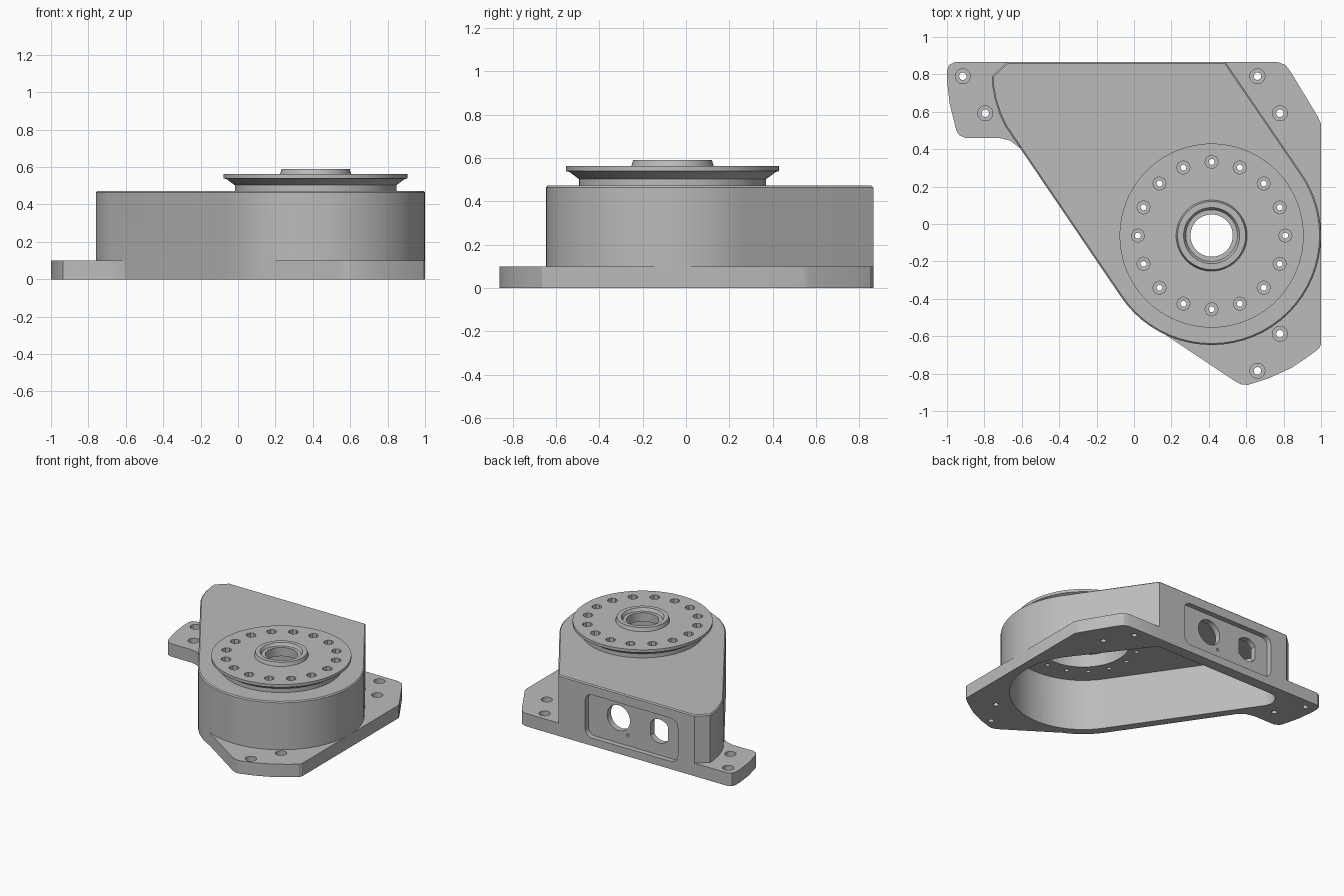
import bpy, bmesh, math
from mathutils import Matrix, Vector
from mathutils.geometry import convex_hull_2d

if "Cube" in bpy.data.objects:
    bpy.data.objects.remove(bpy.data.objects["Cube"])

CX, CY = 0.415, -0.062   # axis of the rotary flange

metal = bpy.data.materials.new("plain grey metal")
metal.use_nodes = True
GREY = (0.5, 0.5, 0.5, 1)
metal.diffuse_color = GREY
metal.node_tree.nodes["Principled BSDF"].inputs["Base Color"].default_value = GREY


def circle(x, y, r, n=64):
    return [(x + r * math.cos(math.tau * i / n), y + r * math.sin(math.tau * i / n)) for i in range(n)]


def hull(points):
    return [points[i] for i in convex_hull_2d([Vector(p) for p in points])]


def finish(name, bm):
    bmesh.ops.recalc_face_normals(bm, faces=bm.faces[:])
    mesh = bpy.data.meshes.new(name)
    bm.to_mesh(mesh)
    bm.free()
    mesh.materials.append(metal)
    obj = bpy.data.objects.new(name, mesh)
    bpy.context.collection.objects.link(obj)
    return obj


def prisms(name, outlines, z0, z1, bevel=0, sideways=False):
    """Extrude outlines from z0 to z1; sideways ones run along -y instead."""
    bm = bmesh.new()
    for outline in outlines:
        low = [bm.verts.new((x, y, z0)) for x, y in outline]
        high = [bm.verts.new((x, y, z1)) for x, y in outline]
        bm.faces.new(low[::-1])
        top = bm.faces.new(high)
        for i in range(len(low)):
            bm.faces.new((low[i - 1], low[i], high[i], high[i - 1]))
        if bevel:
            bmesh.ops.recalc_face_normals(bm, faces=bm.faces[:])
            bmesh.ops.bevel(bm, geom=top.edges[:], offset=bevel, segments=1, affect='EDGES')
    if sideways:
        bm.transform(Matrix.Rotation(math.pi / 2, 4, 'X'))
    return finish(name, bm)


def lathe(name, profile, n=64):
    bm = bmesh.new()
    rings = [[bm.verts.new((x, y, z)) for x, y in circle(CX, CY, r, n)] for r, z in profile]
    for a, b in zip(rings, rings[1:] + rings[:1]):
        for i in range(n):
            bm.faces.new((a[i - 1], a[i], b[i], b[i - 1]))
    return finish(name, bm)


def boolean(obj, tool, operation='DIFFERENCE'):
    mod = obj.modifiers.new("boolean", 'BOOLEAN')
    mod.operation, mod.solver, mod.object = operation, 'EXACT', tool
    bpy.context.view_layer.objects.active = obj
    bpy.ops.object.modifier_apply(modifier=mod.name)
    bpy.data.objects.remove(tool)


# Tapered housing: large round end, chamfered back corner
body_outline = hull(circle(CX, CY, 0.585) + [
    (0.49, 0.865), (-0.68, 0.865), (-0.76, 0.79), (-0.76, 0.75),
    (-0.745, 0.67), (-0.72, 0.59), (-0.69, 0.525)])
housing = prisms("housing", [body_outline], 0, 0.472, bevel=0.008)

# Mounting plate with ears
plate = prisms("mounting_plate", [[
    (-0.96, 0.865), (-0.99, 0.85), (-1, 0.82), (-1, 0.77), (-0.985, 0.64), (-0.95, 0.5),
    (-0.935, 0.475), (-0.9, 0.46), (-0.72, 0.46), (-0.66, 0.445), (-0.61, 0.405),
    (-0.5, 0.35), (0.1, -0.3), (0.15, -0.58), (0.54, -0.84), (0.575, -0.858), (0.61, -0.86),
    (0.72, -0.825), (0.84, -0.77), (0.93, -0.71), (0.99, -0.665), (1, -0.645), (1, 0.535),
    (0.985, 0.57), (0.84, 0.81), (0.81, 0.85), (0.77, 0.865)]], 0, 0.1)
boolean(housing, plate, 'UNION')

# Open underside and round opening below the flange
cavity = hull(circle(CX, CY, 0.52) + circle(-0.6, 0.68, 0.1) + circle(0.4, 0.72, 0.06))
boolean(housing, prisms("cavity_cutter", [cavity], -0.1, 0.4))
boolean(housing, prisms("opening_cutter", [circle(CX, CY, 0.33)], 0.3, 0.6))

# Counterbored mounting holes
mounts = [(-0.915, 0.79), (-0.795, 0.592), (0.66, 0.79), (0.78, 0.592), (0.78, -0.587), (0.66, -0.785)]
boolean(housing, prisms("counterbore_cutter", [circle(x, y, 0.04, 24) for x, y in mounts], 0.045, 0.2))
boolean(housing, prisms("mount_hole_cutter", [circle(x, y, 0.02, 16) for x, y in mounts], -0.1, 0.2))

# Recessed connector panel on the back, with two ports and a pin hole
panel = hull([p for x in (-0.475, 0.2) for z in (0.12, 0.335) for p in circle(x, z, 0.06, 32)])
boolean(housing, prisms("panel_cutter", [panel], -0.95, -0.825, sideways=True))
flat_port = [(max(-0.425, min(-0.275, x)), z) for x, z in circle(-0.35, 0.245, 0.092, 32)]
ports = [circle(0, 0.255, 0.098, 40), hull(flat_port), circle(-0.08, 0.14, 0.011, 12)]
boolean(housing, prisms("port_cutter", ports, -0.95, -0.6, sideways=True))

# Rotary flange with undercut rim and raised centre collar
flange = lathe("rotary_flange", [
    (0.113, 0.5), (0.33, 0.5), (0.33, 0.46), (0.432, 0.46), (0.432, 0.503), (0.475, 0.535),
    (0.492, 0.54), (0.492, 0.562), (0.19, 0.562), (0.182, 0.59), (0.15, 0.59),
    (0.138, 0.568), (0.113, 0.568)], 96)

# Ring of hexagonal bolt sockets with small through holes
ring = circle(CX, CY, 0.394, 16)
boolean(flange, prisms("socket_cutter", [circle(x, y, 0.036, 8) for x, y in ring], 0.515, 0.7))
for part in (flange, housing):
    boolean(part, prisms("bolt_hole_cutter", [circle(x, y, 0.016, 12) for x, y in ring], 0.35, 0.7))

for part in (flange, housing):
    bpy.ops.object.select_all(action='DESELECT')
    part.select_set(True)
    bpy.context.view_layer.objects.active = part
    bpy.ops.object.shade_smooth_by_angle(angle=math.radians(25))
